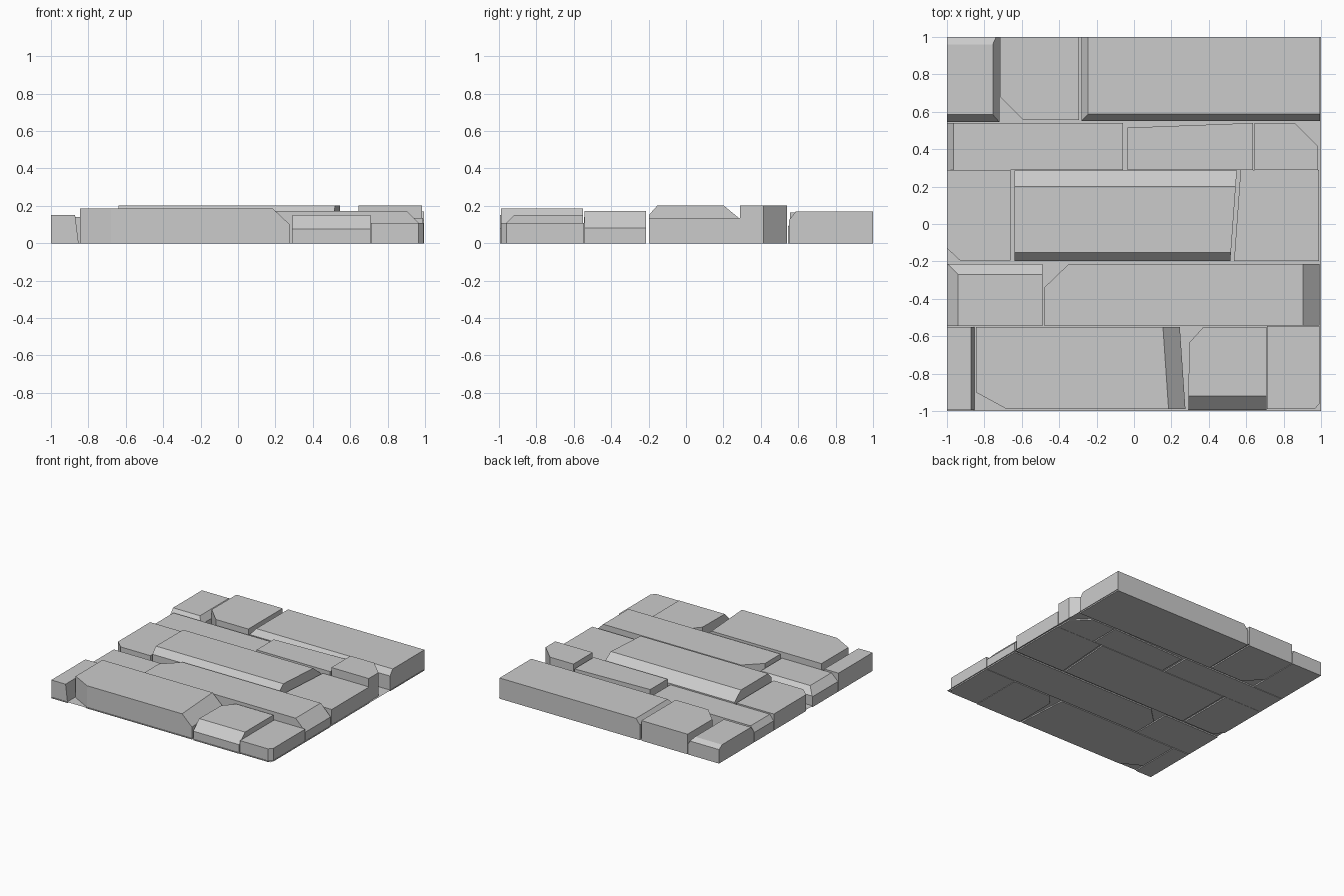
import bpy, bmesh
from mathutils import Vector

if "Cube" in bpy.data.objects:
    bpy.data.objects.remove(bpy.data.objects["Cube"])


def stone(name, outline, height, chamfers=()):
    """Prism from a counter-clockwise outline; chamfers = (edge index, inset, drop)."""
    bm = bmesh.new()
    face = bm.faces.new([bm.verts.new((x, y, 0)) for x, y in outline])
    ext = bmesh.ops.extrude_face_region(bm, geom=[face], use_keep_orig=True)
    top = [g for g in ext["geom"] if isinstance(g, bmesh.types.BMVert)]
    bmesh.ops.translate(bm, verts=top, vec=(0, 0, height))
    for i, inset, drop in chamfers:
        a = Vector((*outline[i], height - drop))
        b = Vector((*outline[(i + 1) % len(outline)], height - drop))
        d = (b - a).normalized()
        normal = Vector((d.y * drop, -d.x * drop, inset)).normalized()
        geom = bm.verts[:] + bm.edges[:] + bm.faces[:]
        cut = bmesh.ops.bisect_plane(bm, geom=geom, dist=1e-5, plane_co=a,
                                     plane_no=normal, clear_outer=True)
        bmesh.ops.holes_fill(bm, edges=[e for e in bm.edges if e.is_boundary])
    bmesh.ops.recalc_face_normals(bm, faces=bm.faces)
    mesh = bpy.data.meshes.new(name)
    bm.to_mesh(mesh)
    bm.free()
    bpy.context.collection.objects.link(bpy.data.objects.new(name, mesh))


def rect(x0, x1, y0, y1):
    return [(x0, y0), (x1, y0), (x1, y1), (x0, y1)]


FRONT, RIGHT, BACK, LEFT = range(4)

# Back row
stone("back_row_left", rect(-1, -.72, .545, 1), .14,
      [(FRONT, .04, .05), (RIGHT, .035, .05), (BACK, .04, .025)])
stone("back_row_middle", [(-.59, .555), (-.295, .555), (-.295, 1), (-.715, 1), (-.715, .68)], .165)
stone("back_row_right", rect(-.28, .995, .552, 1), .17,
      [(FRONT, .035, .045), (LEFT, .035, .045)])

# Second row
stone("second_row_left", rect(-1, -.06, .29, .54), .125, [(LEFT, .035, .045)])
stone("second_row_middle", [(-.035, .29), (.635, .29), (.635, .54), (-.035, .515)], .165)
stone("second_row_right", [(.645, .29), (.985, .29), (.985, .415), (.86, .54), (.645, .54)], .202)

# Centre row
stone("centre_row_left", [(-.93, -.195), (-.66, -.195), (-.66, .288), (-1, .288), (-1, -.13)], .135)
stone("centre_row_middle", [(-.64, -.197), (.515, -.197), (.55, .285), (-.64, .285)], .203,
      [(0, .045, .05), (2, .085, .07)])
stone("centre_row_right", [(.535, -.197), (.99, -.197), (.99, .288), (.57, .288)], .135)

# Fourth row
stone("fourth_row_left", rect(-1, -.49, -.545, -.215), .14,
      [(BACK, .055, .05), (LEFT, .06, .055)])
stone("fourth_row_right", [(-.48, -.542), (.993, -.542), (.993, -.215), (-.35, -.215), (-.48, -.34)],
      .172, [(1, .09, .09)])

# Front row
stone("front_row_left", rect(-1, -.853, -.995, -.552), .15, [(RIGHT, .018, .145)])
stone("front_row_large", [(-.68, -.99), (.275, -.99), (.245, -.552), (-.845, -.552), (-.845, -.9)],
      .187, [(1, .09, .085)])
stone("front_row_small", [(.29, -.995), (.708, -.995), (.708, -.552), (.37, -.552), (.295, -.635)],
      .15, [(0, .075, .075)])
stone("front_row_right", [(.712, -.99), (.965, -.99), (.993, -.96), (.993, -.546), (.712, -.546)], .108)

# Flat bed visible between the stones
bpy.ops.mesh.primitive_plane_add(size=2, location=(0, 0, .01))
bpy.context.object.name = "stone_bed"
